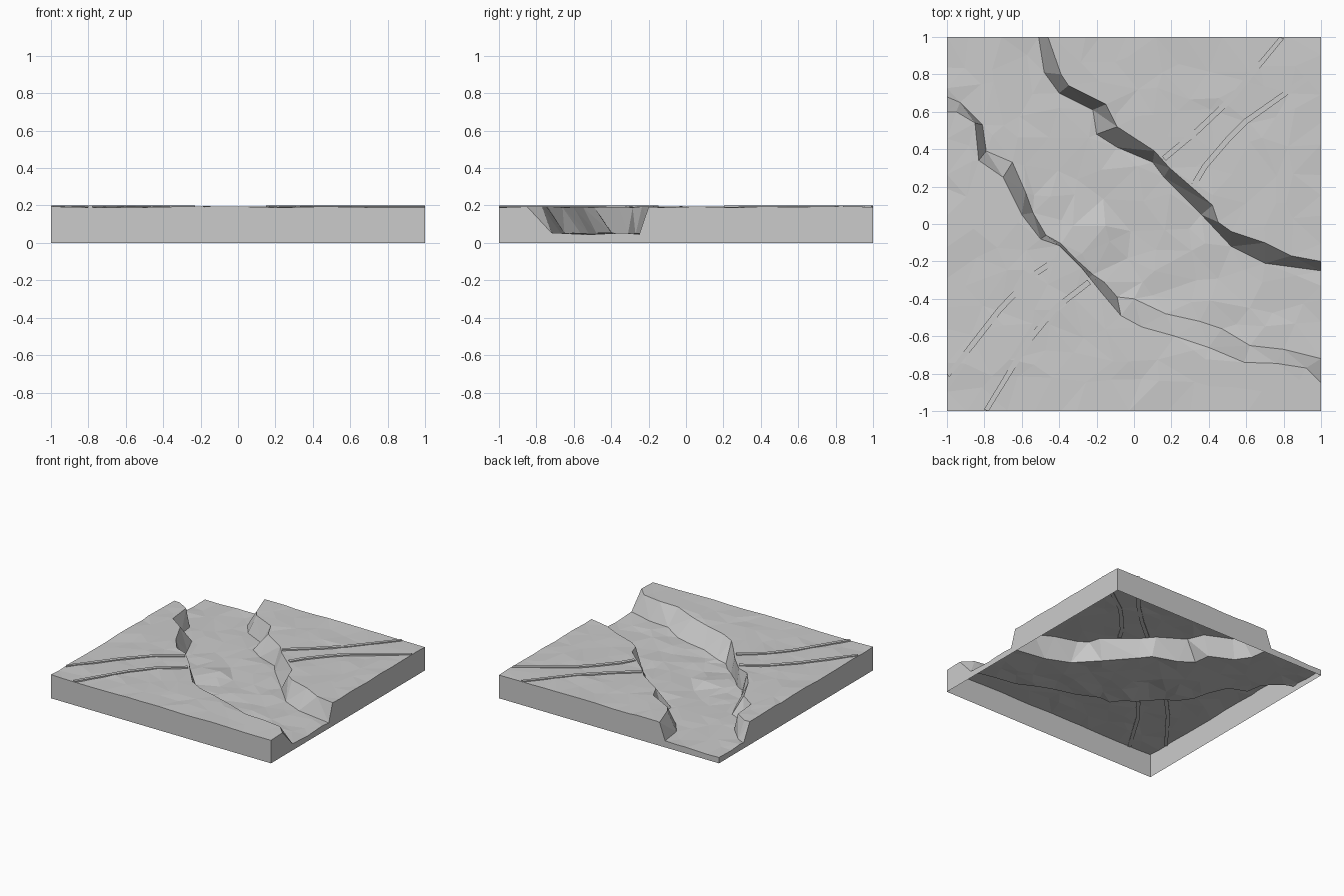
import bpy
import bmesh
import random
from mathutils import Vector
from mathutils.geometry import delaunay_2d_cdt

random.seed(4)
cube = bpy.data.objects.get("Cube")
if cube:
    bpy.data.objects.remove(cube)

stone = bpy.data.materials.new("pale grey")
stone.use_nodes = True
grey = (0.6, 0.6, 0.6, 1)
stone.diffuse_color = grey
stone.node_tree.nodes["Principled BSDF"].inputs["Base Color"].default_value = grey

# Crest and foot of each river bank, running from west to east
near_crest = [(-1, .6), (-.95, .6), (-.85, .54), (-.83, .34), (-.7, .25), (-.6, .05),
              (-.5, -.08), (-.4, -.115), (-.28, -.235), (-.24, -.285), (-.18, -.36),
              (-.07, -.49), (.04, -.55), (.22, -.6), (.4, -.66), (.59, -.74),
              (.76, -.745), (.92, -.77), (1, -.85)]
near_foot = [(-1, .68), (-.93, .65), (-.81, .53), (-.79, .39), (-.65, .33), (-.58, .17),
             (-.54, .06), (-.47, -.06), (-.39, -.105), (-.32, -.18), (-.22, -.27),
             (-.16, -.31), (-.09, -.39), (0, -.4), (.17, -.48), (.35, -.52),
             (.47, -.56), (.62, -.65), (.8, -.67), (1, -.72)]
far_foot = [(-.51, 1), (-.48, .81), (-.4, .7), (-.22, .61), (-.2, .48), (-.09, .41),
            (.1, .33), (.16, .25), (.36, .05), (.52, -.12), (.7, -.21), (1, -.25)]
far_crest = [(-.46, 1), (-.39, .8), (-.35, .74), (-.15, .64), (-.09, .52), (.11, .39),
             (.19, .3), (.42, .1), (.45, .01), (.52, -.04), (.7, -.1), (.84, -.17), (1, -.2)]


def line_y(line, x):
    """Height on the map of a bank line at x."""
    if x < line[0][0]:
        return 2
    for (ax, ay), (bx, by) in zip(line, line[1:]):
        if x <= bx:
            return ay + (by - ay) * (x - ax) / (bx - ax)
    return line[-1][1]


def ground_z():
    return .188 + .008 * random.random()


def bed_z(x, y):
    ridge = max(0, 1 - abs(y - 1.4 * x - .2) / .15)
    inner = max(0, 1 - abs(x + .1) / .3)
    return .042 + .014 * random.random() + .02 * ridge * inner


# Gather terrain points and the bank lines that must stay as edges
points, heights, edges = [], [], []


def add_point(x, y, z):
    points.append(Vector((x, y)))
    heights.append(z)


for line, is_bed in ((near_crest, False), (near_foot, True),
                     (far_foot, True), (far_crest, False)):
    start = len(points)
    for x, y in line:
        add_point(x, y, bed_z(x, y) if is_bed else ground_z())
    edges += [(i, i + 1) for i in range(start, len(points) - 1)]

cells, gap = 14, .04
for i in range(cells + 1):
    for j in range(cells + 1):
        x, y = 2 * i / cells - 1, 2 * j / cells - 1
        if 0 < i < cells:
            x += random.uniform(-.05, .05)
        if 0 < j < cells:
            y += random.uniform(-.05, .05)
        if y < line_y(near_crest, x) - gap or y > line_y(far_crest, x) + gap:
            add_point(x, y, ground_z())
        elif line_y(near_foot, x) + gap < y < line_y(far_foot, x) - gap:
            add_point(x, y, bed_z(x, y))

verts, _, faces, origin, _, _ = delaunay_2d_cdt(points, edges, [], 0, 1e-5)


def make_object(name, bm):
    mesh = bpy.data.meshes.new(name)
    bm.to_mesh(mesh)
    bm.free()
    mesh.materials.append(stone)
    obj = bpy.data.objects.new(name, mesh)
    bpy.context.collection.objects.link(obj)
    return obj


# Terrain sheet with a skirt around it, open underneath
bm = bmesh.new()
bverts = [bm.verts.new((v.x, v.y, heights[o[0]] if o else .19))
          for v, o in zip(verts, origin)]
for f in faces:
    bm.faces.new([bverts[i] for i in f])
rim = [e for e in bm.edges if e.is_boundary]
skirt = bmesh.ops.extrude_edge_only(bm, edges=rim)["geom"]
for v in skirt:
    if isinstance(v, bmesh.types.BMVert):
        v.co.z = 0
bmesh.ops.recalc_face_normals(bm, faces=bm.faces)
make_object("river_terrain", bm)


# Low rails along the track on both sides of the river
def make_rail(name, path, width=.03, low=.184, high=.2):
    bm = bmesh.new()
    rings = []
    pts = [Vector(p) for p in path]
    for i, p in enumerate(pts):
        along = (pts[min(i + 1, len(pts) - 1)] - pts[max(i - 1, 0)]).normalized()
        side = Vector((-along.y, along.x)) * width / 2
        ring = []
        for s, z in ((1, low), (-1, low), (-1, high), (1, high)):
            q = p + side * s
            ring.append(bm.verts.new((max(-1, min(1, q.x)), max(-1, min(1, q.y)), z)))
        rings.append(ring)
    for a, b in zip(rings, rings[1:]):
        for k in range(4):
            n = (k + 1) % 4
            bm.faces.new((a[k], a[n], b[n], b[k]))
    bm.faces.new(rings[0])
    bm.faces.new(rings[-1])
    bmesh.ops.recalc_face_normals(bm, faces=bm.faces)
    make_object(name, bm)


make_rail("near_left_rail", [(-1, -.81), (-.86, -.64), (-.72, -.46), (-.55, -.28), (-.37, -.16)])
make_rail("near_right_rail", [(-.79, -1), (-.56, -.62), (-.42, -.45), (-.24, -.31)])
make_rail("far_left_rail", [(.16, .35), (.34, .5), (.52, .67), (.79, 1)])
make_rail("far_right_rail", [(.32, .21), (.38, .31), (.5, .45), (.6, .55), (1, .83)])
